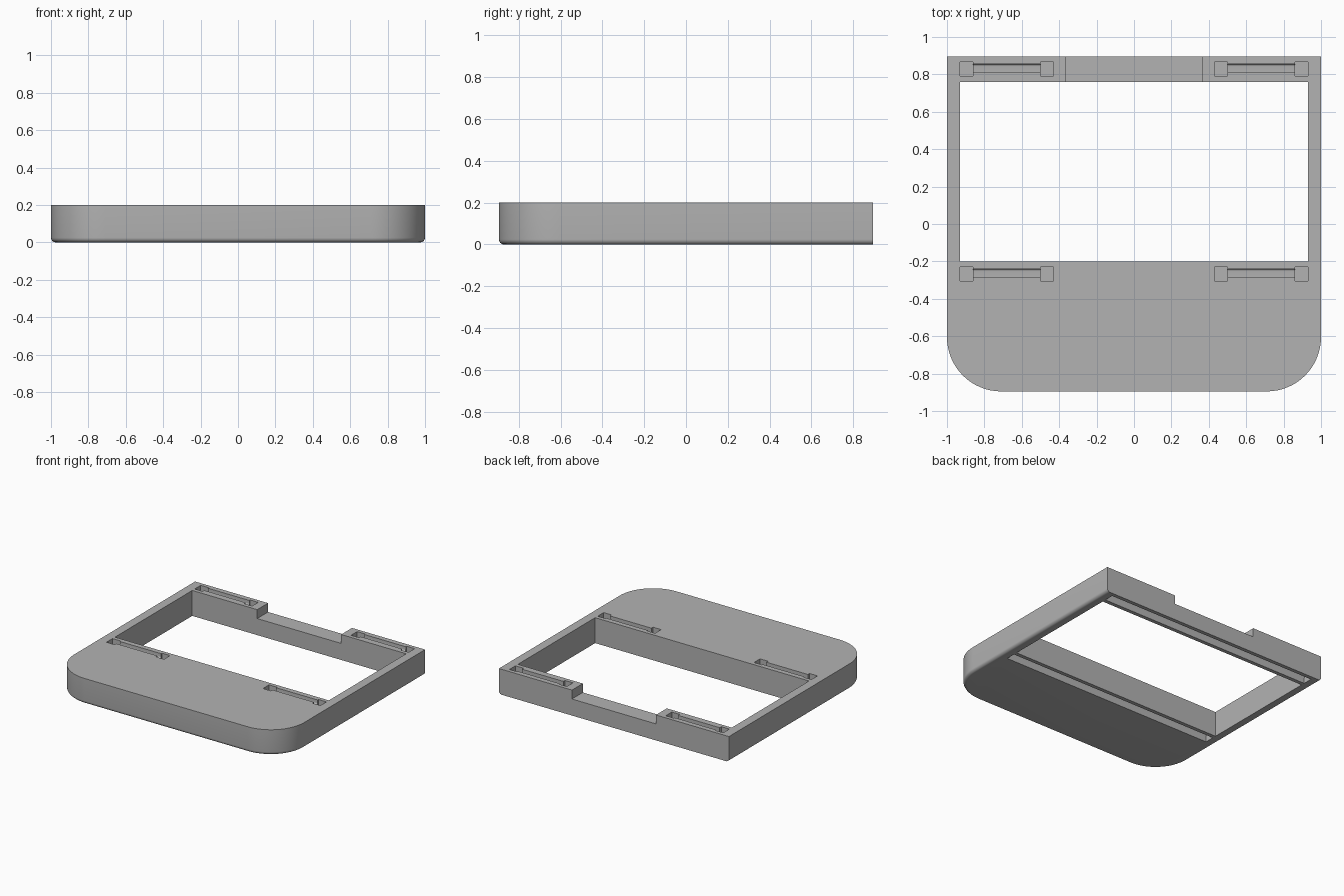
import bpy
import bmesh
from math import cos, sin, pi, radians

cube = bpy.data.objects.get("Cube")
if cube:
    bpy.data.objects.remove(cube)

HEIGHT, HALF_Y, CORNER, ROUND = 0.2, 0.895, 0.29, 0.025
SLOT_ROWS = (0.8275, -0.2675)

grey = bpy.data.materials.new("plain grey")
grey.use_nodes = True
grey.diffuse_color = (0.45, 0.45, 0.45, 1)
grey.node_tree.nodes["Principled BSDF"].inputs["Base Color"].default_value = grey.diffuse_color


def loft(name, rings):
    """Closed solid through matching rings of points."""
    bm = bmesh.new()
    loops = [[bm.verts.new(p) for p in ring] for ring in rings]
    for a, b in zip(loops, loops[1:]):
        for i in range(len(a)):
            j = (i + 1) % len(a)
            bm.faces.new((a[i], a[j], b[j], b[i]))
    bm.faces.new(loops[0])
    bm.faces.new(loops[-1])
    bmesh.ops.recalc_face_normals(bm, faces=bm.faces)
    mesh = bpy.data.meshes.new(name)
    bm.to_mesh(mesh)
    bm.free()
    mesh.materials.append(grey)
    obj = bpy.data.objects.new(name, mesh)
    bpy.context.collection.objects.link(obj)
    return obj


def outline(inset, z, steps=16):
    """Plan shape: square back corners, round front corners."""
    hx, r = 1 - inset, CORNER - inset
    front = []
    for i in range(steps + 1):
        a = pi / 2 * i / steps
        front.append((hx - r + r * sin(a), -HALF_Y + inset + r - r * cos(a), z))
    left = front + [(hx, HALF_Y, z)]
    return left + [(-x, y, z) for x, y, z in reversed(left)]


# Body with a rounded lower edge on the front and sides
rings = []
for i in range(7):
    a = pi / 2 * i / 6
    rings.append(outline(ROUND * (1 - sin(a)), ROUND * (1 - cos(a))))
body = loft("frame_body", rings + [outline(0, HEIGHT)])


def cut(profile, x0, x1):
    """Cut a (y, z) profile out of the body between two x positions."""
    cutter = loft("cutter", [[(x, y, z) for y, z in profile] for x in (x0, x1)])
    cutter.hide_render = True
    mod = body.modifiers.new("cut", "BOOLEAN")
    mod.operation, mod.solver, mod.object = "DIFFERENCE", "EXACT", cutter
    bpy.context.view_layer.objects.active = body
    bpy.ops.object.modifier_apply(modifier=mod.name)
    bpy.data.objects.remove(cutter)


def rect(y0, y1, z0, z1):
    return [(y0, z0), (y1, z0), (y1, z1), (y0, z1)]


# Large window and the notch in the back rail
cut(rect(-0.2, 0.76, -0.1, 0.3), -0.93, 0.93)
cut(rect(0.7, 1.0, HEIGHT - 0.07, 0.3), -0.365, 0.365)

for c in SLOT_ROWS:
    # Long round-topped groove underneath
    arch = [(c + 0.0375 * cos(pi * i / 12), 0.04 + 0.0375 * sin(pi * i / 12)) for i in range(13)]
    cut([(c - 0.0375, -0.1), (c + 0.0375, -0.1)] + arch, -0.93, 0.93)

    # Top slots: two deep square ends joined by a shallow curved channel
    floor = HEIGHT - 0.035
    fillet = [(c + 0.0155 + 0.012 * sin(a), floor + 0.012 * (1 - cos(a)))
              for a in (pi / 2 * i / 5 for i in range(6))]
    channel = [(c - 0.0175, 0.3), (c - 0.0175, floor)] + fillet + [(c + 0.0275, 0.3)]
    pocket = rect(c - 0.0375, c + 0.0375, HEIGHT - 0.055, 0.3)
    for start in (-0.93, 0.43):
        cut(pocket, start, start + 0.07)
        cut(pocket, start + 0.43, start + 0.5)
        cut(channel, start + 0.06, start + 0.44)

bpy.ops.object.select_all(action="DESELECT")
body.select_set(True)
bpy.context.view_layer.objects.active = body
bpy.ops.object.shade_smooth_by_angle(angle=radians(30))
